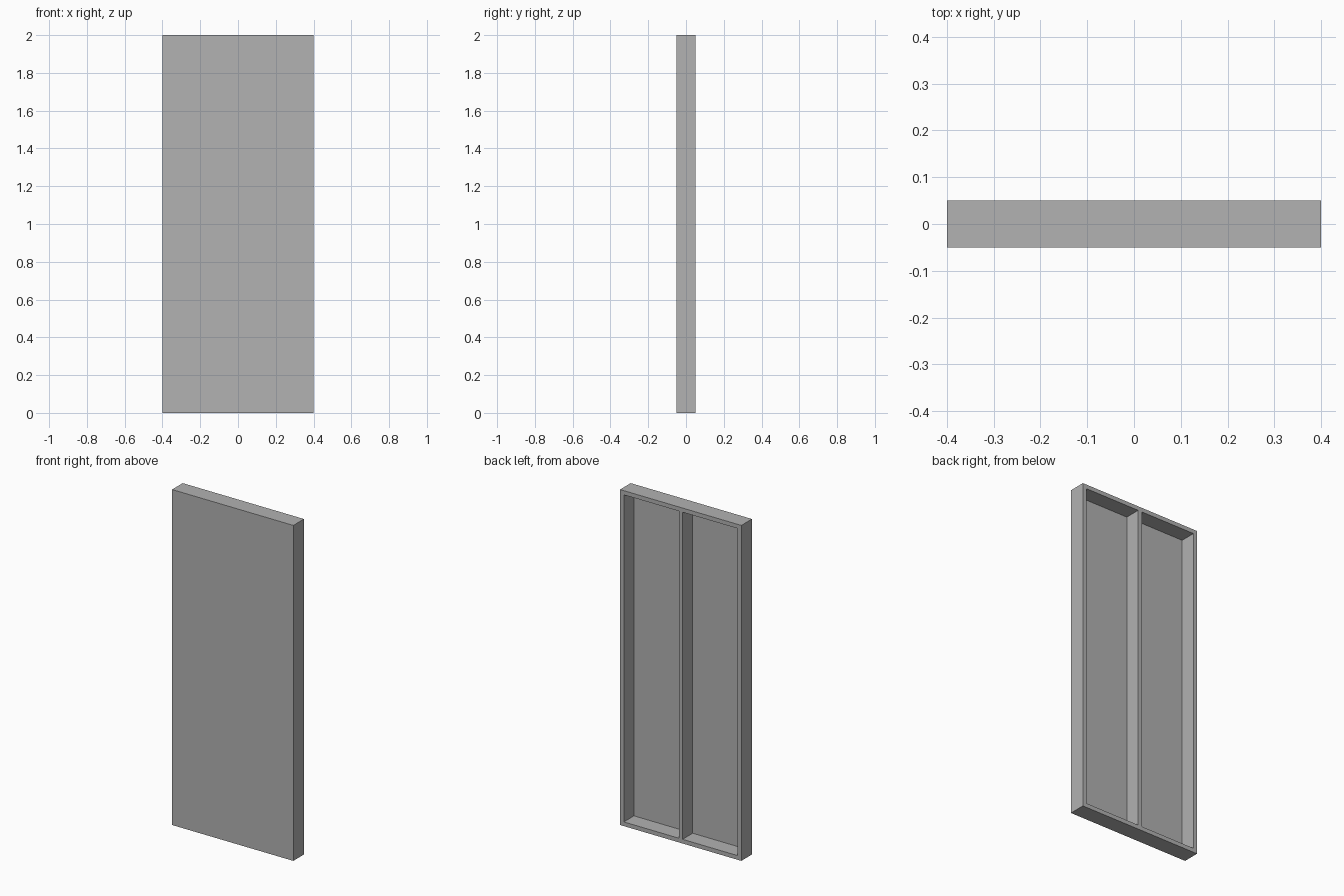
import bpy
import bmesh
from mathutils import Matrix, Vector

cube = bpy.data.objects.get("Cube")
if cube:
    bpy.data.objects.remove(cube, do_unlink=True)

WIDTH, DEPTH, HEIGHT = 0.8, 0.1, 2.0
FRAME = 0.025   # width of the stiles and rails
SKIN = 0.005    # thickness of the front sheet

grey = bpy.data.materials.new("plain grey")
grey.use_nodes = True
colour = (0.445, 0.445, 0.445, 1)
grey.diffuse_color = colour
grey.node_tree.nodes["Principled BSDF"].inputs["Base Color"].default_value = colour

# Solid slab
bm = bmesh.new()
bmesh.ops.create_cube(bm, size=1, matrix=Matrix.Translation((0, 0, HEIGHT / 2))
                      @ Matrix.Diagonal((WIDTH, DEPTH, HEIGHT, 1)))


def cut(point, normal):
    bmesh.ops.bisect_plane(bm, geom=bm.verts[:] + bm.edges[:] + bm.faces[:],
                           plane_co=point, plane_no=normal)


# Mark out the side stiles, centre stile and rails
inner = WIDTH / 2 - FRAME
for x in (-inner, -FRAME / 2, FRAME / 2, inner):
    cut((x, 0, 0), (1, 0, 0))
for z in (FRAME, HEIGHT - FRAME):
    cut((0, 0, z), (0, 0, 1))

# Sink the two open bays from the back, leaving the front sheet
bm.normal_update()
bays = []
for face in bm.faces:
    centre = face.calc_center_median()
    if (face.normal.y > 0.9 and FRAME < centre.z < HEIGHT - FRAME
            and FRAME / 2 < abs(centre.x) < inner):
        bays.append(face)
floors = bmesh.ops.extrude_discrete_faces(bm, faces=bays)["faces"]
for face in floors:
    bmesh.ops.translate(bm, verts=face.verts[:], vec=Vector((0, SKIN - DEPTH, 0)))

# Merge the flat leftovers of the cuts
bmesh.ops.dissolve_limit(bm, angle_limit=0.01, verts=bm.verts[:], edges=bm.edges[:])
bmesh.ops.triangulate(bm, faces=[f for f in bm.faces if len(f.verts) > 4])
bmesh.ops.recalc_face_normals(bm, faces=bm.faces[:])

mesh = bpy.data.meshes.new("framed_wall_panel")
bm.to_mesh(mesh)
bm.free()
mesh.materials.append(grey)
panel = bpy.data.objects.new("framed_wall_panel", mesh)
bpy.context.collection.objects.link(panel)
